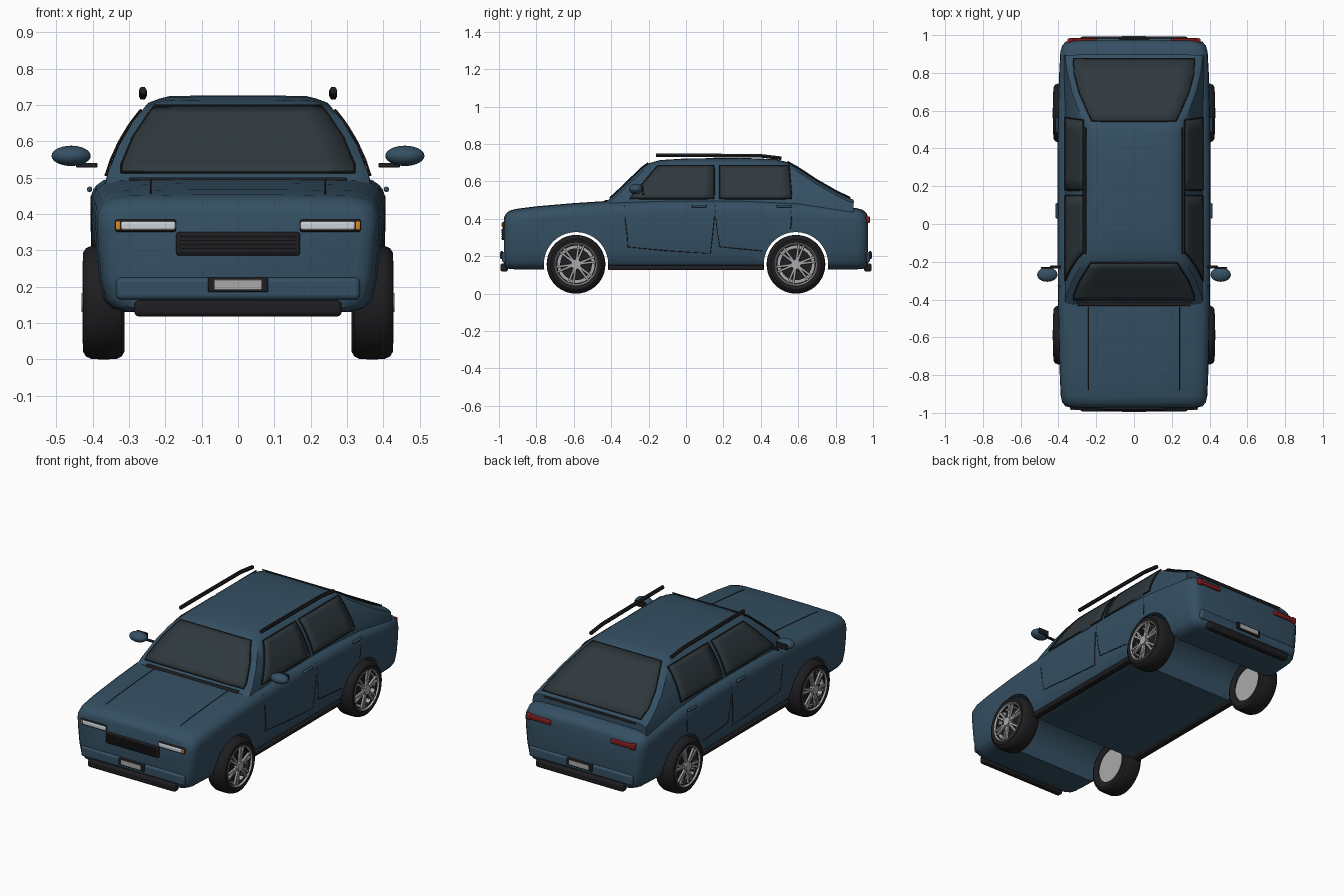
import bpy, math
from mathutils import Vector

if "Cube" in bpy.data.objects:
    bpy.data.objects.remove(bpy.data.objects["Cube"])


def material(name, r, g, b):
    m = bpy.data.materials.new(name)
    m.diffuse_color = (r, g, b, 1)
    m.use_nodes = True
    m.node_tree.nodes["Principled BSDF"].inputs["Base Color"].default_value = m.diffuse_color
    return m


BLUE = material("paint", .035, .08, .125)
GLASS = material("glass", .028, .04, .047)
BLACK = material("black_trim", .013, .013, .015)
RED = material("red_lamp", .2, .01, .012)
WHITE = material("lamp", .6, .65, .7)
ORANGE = material("indicator", .7, .25, .02)
SILVER = material("alloy", .4, .4, .41)


def finish(ob, mat, angle=35):
    ob.data.materials.clear()
    ob.data.materials.append(mat)
    bpy.ops.object.select_all(action='DESELECT')
    ob.select_set(True)
    bpy.context.view_layer.objects.active = ob
    bpy.ops.object.shade_smooth_by_angle(angle=math.radians(angle))
    return ob


def mesh(name, verts, faces, mat, angle=35):
    me = bpy.data.meshes.new(name)
    me.from_pydata(verts, [], faces)
    ob = bpy.data.objects.new(name, me)
    bpy.context.collection.objects.link(ob)
    bpy.context.view_layer.objects.active = ob
    bpy.ops.object.mode_set(mode='EDIT')
    bpy.ops.mesh.select_all(action='SELECT')
    bpy.ops.mesh.normals_make_consistent(inside=False)
    bpy.ops.object.mode_set(mode='OBJECT')
    return finish(ob, mat, angle)


def loft(name, rows, mat, closed=True, caps=True, loop=False, angle=35):
    n, m = len(rows[0]), len(rows)
    faces = [(i * n + j, i * n + (j + 1) % n, (i + 1) % m * n + (j + 1) % n, (i + 1) % m * n + j)
             for i in range(m if loop else m - 1) for j in range(n if closed else n - 1)]
    if caps:
        faces += [tuple(range(n)), tuple(range((m - 1) * n, m * n))]
    return mesh(name, [v for r in rows for v in r], faces, mat, angle)


def box(name, c, s, mat, bevel=.006, rot=(0, 0, 0)):
    bpy.ops.mesh.primitive_cube_add(size=1, location=c, rotation=rot)
    ob = bpy.context.object
    ob.name = name
    ob.scale = s
    bpy.ops.object.transform_apply(location=False, rotation=False)
    b = ob.modifiers.new("bevel", 'BEVEL')
    b.width, b.segments = bevel, 3
    return finish(ob, mat)


def tube(name, pts, r, mat, cyclic=False):
    cu = bpy.data.curves.new(name, 'CURVE')
    cu.dimensions, cu.bevel_depth, cu.bevel_resolution = '3D', r, 1
    cu.use_fill_caps = True
    sp = cu.splines.new('POLY')
    sp.points.add(len(pts) - 1)
    for p, v in zip(sp.points, pts):
        p.co = (*v, 1)
    sp.use_cyclic_u = cyclic
    ob = bpy.data.objects.new(name, cu)
    bpy.context.collection.objects.link(ob)
    bpy.ops.object.select_all(action='DESELECT')
    ob.select_set(True)
    bpy.context.view_layer.objects.active = ob
    bpy.ops.object.convert(target='MESH')
    return finish(bpy.context.object, mat)


def lerp(table, t):
    for (a, p), (b, q) in zip(table, table[1:]):
        if t <= b:
            return p + (q - p) * max(0, t - a) / (b - a)
    return table[-1][1]


def section(y, half):
    return [(x, y, z) for x, z in half] + [(-x, y, z) for x, z in reversed(half)]


# Lower body: lofted sections (y, half width, bottom, top)
STATIONS = [(-.972, .335, .155, .405), (-.965, .362, .14, .422), (-.945, .38, .132, .44), (-.91, .388, .13, .45),
            (-.8, .393, .13, .464), (-.6, .398, .13, .481), (-.4, .402, .13, .494), (-.1, .405, .13, .503),
            (.3, .405, .13, .503), (.6, .402, .13, .49), (.8, .396, .13, .466), (.91, .39, .13, .455),
            (.945, .38, .132, .445), (.965, .362, .14, .428), (.972, .335, .155, .41)]


def body_half(w, b, t):
    return [(w - .085, b), (w - .045, b + .012), (w - .025, b + .035), (w - .012, b + .09), (w - .004, b + .17),
            (w, t - .07), (w - .003, t - .045), (w - .014, t - .025), (w - .035, t - .01), (w - .08, t), (.12, t + .003)]


body = loft("lower_body", [section(y, body_half(w, b, t)) for y, w, b, t in STATIONS], BLUE)

# Wheel tunnels cut through the body
WHEEL_Y, WHEEL_Z = .588, .157
for y in (-WHEEL_Y, WHEEL_Y):
    bpy.ops.mesh.primitive_cylinder_add(vertices=64, radius=.172, depth=1.2, location=(0, y, WHEEL_Z),
                                        rotation=(0, math.pi / 2, 0))
    cutter = bpy.context.object
    mod = body.modifiers.new("arch", 'BOOLEAN')
    mod.operation, mod.object, mod.solver = 'DIFFERENCE', cutter, 'EXACT'
    bpy.context.view_layer.objects.active = body
    bpy.ops.object.modifier_apply(modifier="arch")
    bpy.data.objects.remove(cutter)
finish(body, BLUE)

# Cabin: roof line along y, side line along z
ROOF = [(-.43, .488), (-.38, .53), (-.3, .607), (-.235, .67), (-.2, .695), (-.14, .712), (0, .721), (.3, .724),
        (.48, .717), (.54, .702), (.6, .668), (.7, .602), (.8, .545), (.87, .511), (.895, .5)]
SIDE = [(.42, .375), (.5, .362), (.55, .345), (.6, .322), (.65, .292), (.7, .252), (.725, .228)]


def cabin_half(zt):
    zs = zt - .018
    half = [(lerp(SIDE, .44 + (zs - .44) * k / 6), .44 + (zs - .44) * k / 6) for k in range(7)]
    w = lerp(SIDE, zt)
    return [(half[0][0], .43)] + half + [(w - .012, zt - .007), (w - .04, zt), (.1, zt + .002)]


loft("cabin", [section(y, cabin_half(zt)) for y, zt in ROOF], BLUE)


def pane(name, rows):
    ob = loft(name, rows, GLASS, closed=False, caps=False)
    m = ob.modifiers.new("thickness", 'SOLIDIFY')
    m.thickness, m.offset = .006, 0
    edge = rows[0] + [r[-1] for r in rows[1:]] + rows[-1][-2::-1] + [r[0] for r in rows[-2:0:-1]]
    tube(name + "_seal", edge, .004, BLACK, True)


# Windscreen and rear window
for name, ys in (("windscreen", (-.405, -.38, -.3, -.235, -.205)), ("rear_window", (.545, .6, .7, .8, .875))):
    rows = []
    for y in ys:
        z = lerp(ROOF, y)
        w = min(.32, lerp(SIDE, z) - .03)
        rows.append([(w * k / 4, y, z + .006) for k in range(-4, 5)])
    pane(name, rows)

for s in (1, -1):
    # Side windows following the cabin flank
    for name, a0, a1, b0, b1 in (("front_side_window", -.3, -.15, .15, .15), ("rear_side_window", .18, .18, .565, .55)):
        rows = []
        for k in range(9):
            t = k / 8
            z = .508 + .177 * t
            a, b = a0 + (a1 - a0) * t, b0 + (b1 - b0) * t
            rows.append([(s * (lerp(SIDE, z) + .004), a + (b - a) * j / 6, z) for j in range(7)])
        pane(name, rows)
    # Door seams, handles, sill
    def flank(y, z):
        i = sum(st[0] <= y for st in STATIONS) - 1
        p, q = STATIONS[i], STATIONS[i + 1]
        f = (y - p[0]) / (q[0] - p[0])
        w, b, t = (p[k] + (q[k] - p[k]) * f for k in (1, 2, 3))
        return (s * lerp([(h[1], h[0]) for h in body_half(w, b, t)], z), y, z)

    for pts in ([(-.33, .47), (-.325, .4), (-.315, .32), (-.31, .25), (-.1, .23), (.13, .215), (.14, .3), (.15, .4), (.155, .47)],
                [(.155, .45), (.165, .35), (.18, .25), (.3, .238), (.405, .228)],
                [(.56, .45), (.565, .4), (.558, .345)]):
        tube("door_seam", [flank(*p) for p in pts], .0025, BLACK)
    for y in (.07, .525):
        box("door_handle", (s * .408, y, .468), (.014, .08, .014), BLUE, .005)
    box("sill", (s * .365, 0, .139), (.04, .83, .026), BLACK)
    # Door mirror
    bpy.ops.mesh.primitive_uv_sphere_add(segments=24, ring_count=12, location=(s * .459, -.268, .56))
    mirror = bpy.context.object
    mirror.name = "mirror_shell"
    mirror.scale = (.054, .038, .028)
    finish(mirror, BLUE)
    box("mirror_glass", (s * .459, -.232, .56), (.07, .008, .034), BLACK, .003)
    box("mirror_arm", (s * .416, -.228, .534), (.06, .014, .012), BLACK, .004)
    # Roof rail
    tube("roof_rail", [(s * .262, y, z) for y, z in ((-.16, .74), (0, .74), (.4, .737), (.51, .724))], .011, BLACK)
    # Bonnet seam
    tube("bonnet_seam", [(s * .24, y, lerp([(q[0], q[3]) for q in STATIONS], y) + .001) for y in (-.88, -.8, -.6, -.44)],
         .0025, BLACK)
    # Headlamps, indicators and tail lamps
    box("headlamp_housing", (s * .254, -.966, .368), (.168, .03, .034), BLACK)
    box("headlamp", (s * .247, -.973, .368), (.15, .026, .024), WHITE)
    box("indicator", (s * .33, -.968, .368), (.014, .032, .024), ORANGE, .004)
    box("tail_lamp", (s * .27, .97, .395), (.15, .028, .026), RED)
    box("tail_lamp_end", (s * .337, .966, .395), (.03, .034, .036), RED)

# Grille with slats
box("grille", (0, -.972, .318), (.34, .024, .064), BLACK)
for k in range(5):
    box("grille_slat", (0, -.984, .296 + .011 * k), (.32, .01, .005), BLACK, .002)

# Bumpers and plates, front and back
for e in (-1, 1):
    box("bumper_panel", (0, e * .968, .195), (.67, .03, .06), BLUE, .012)
    box("bumper_bar", (0, e * .972, .14), (.57, .04, .044), BLACK, .012)
    box("plate_frame", (0, e * .985, .206), (.165, .014, .042), BLACK, .004)
    box("plate", (0, e * .992, .206), (.13, .006, .028), SILVER, .002)

# Cowl and boot lip
box("cowl", (0, -.42, .494), (.6, .03, .014), BLACK)
box("boot_lip", (0, .89, .492), (.6, .016, .014), BLACK)

# Wheels
TYRE = [(.1, .32), (.135, .312), (.149, .32), (.156, .335), (.157, .37), (.156, .402), (.149, .418), (.135, .427), (.112, .424), (.1, .415)]
RIM = [(.1, .322), (.1, .41), (.112, .428), (.116, .426), (.112, .32)]


def lathe(name, prof, c, s, mat, n=48):
    rows = [[(s * x, c[0] + r * math.cos(2 * math.pi * i / n), c[1] + r * math.sin(2 * math.pi * i / n))
             for r, x in prof] for i in range(n)]
    return loft(name, rows, mat, caps=False, loop=True)


for s in (1, -1):
    for y in (-WHEEL_Y, WHEEL_Y):
        c = (y, WHEEL_Z)
        lathe("tyre", TYRE, c, s, BLACK)
        lathe("rim", RIM, c, s, SILVER)
        for name, x, r, d, m in (("wheel_inner_disc", .33, .104, .01, SILVER), ("brake_disc", .385, .085, .02, BLACK),
                                 ("hub", .418, .026, .026, SILVER)):
            bpy.ops.mesh.primitive_cylinder_add(vertices=32, radius=r, depth=d, location=(s * x, *c),
                                                rotation=(0, math.pi / 2, 0))
            bpy.context.object.name = name
            finish(bpy.context.object, m)
        for k in range(6):
            a = k * math.pi / 3 + .26
            for off in (-.13, .13):
                b = a + off
                box("spoke", (s * .417, y + .062 * math.cos(b), WHEEL_Z + .062 * math.sin(b)),
                    (.014, .09, .013), SILVER, .003, (b, 0, 0))
